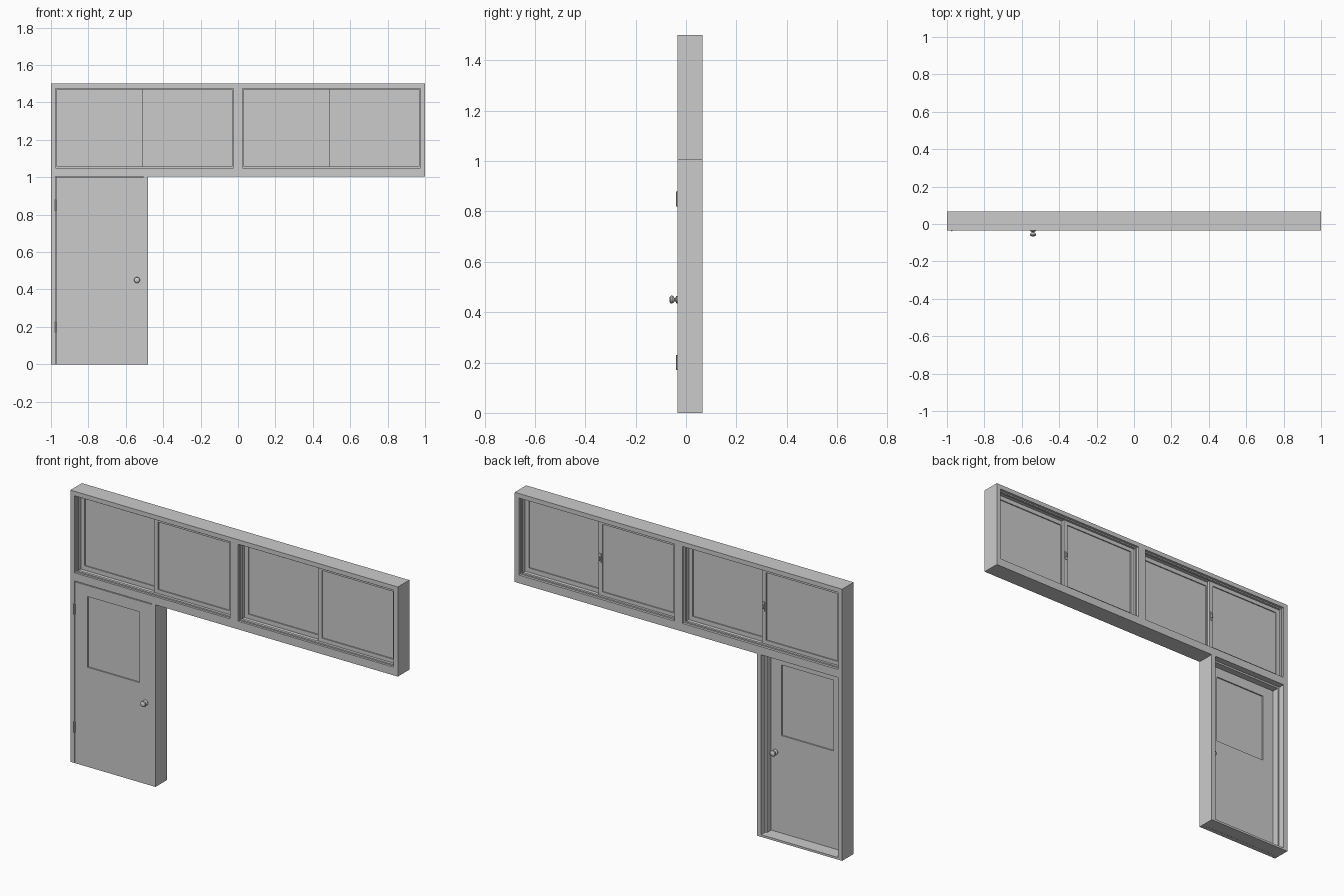
import bpy, bmesh, math
from mathutils import Matrix

if "Cube" in bpy.data.objects:
    bpy.data.objects.remove(bpy.data.objects["Cube"])

F, B = -0.034, 0.066          # front and back planes of the wall frame


def finish(bm, name):
    bmesh.ops.recalc_face_normals(bm, faces=bm.faces)
    me = bpy.data.meshes.new(name)
    bm.to_mesh(me)
    bm.free()
    ob = bpy.data.objects.new(name, me)
    bpy.context.collection.objects.link(ob)
    return ob


def panel(name, xs, zs, y0, y1, holes=()):
    """Slab in the xz plane, cut into grid cells; cells in holes stay open."""
    bm = bmesh.new()
    v = [[bm.verts.new((x, y0, z)) for z in zs] for x in xs]
    for i in range(len(xs) - 1):
        for j in range(len(zs) - 1):
            if (i, j) not in holes:
                bm.faces.new((v[i][j], v[i + 1][j], v[i + 1][j + 1], v[i][j + 1]))
    ext = bmesh.ops.extrude_face_region(bm, geom=bm.faces[:])
    moved = [g for g in ext["geom"] if isinstance(g, bmesh.types.BMVert)]
    bmesh.ops.translate(bm, verts=moved, vec=(0, y1 - y0, 0))
    return finish(bm, name)


def ring(name, x0, x1, z0, z1, w, y0, y1):
    return panel(name, (x0, x0 + w, x1 - w, x1), (z0, z0 + w, z1 - w, z1), y0, y1, {(1, 1)})


def lathe(name, profile, matrix, steps=24):
    """Revolve (radius, height) points around local z."""
    bm = bmesh.new()
    vs = [bm.verts.new((r, 0, h)) for r, h in profile]
    es = [bm.edges.new(p) for p in zip(vs, vs[1:])]
    bmesh.ops.spin(bm, geom=vs + es, axis=(0, 0, 1), cent=(0, 0, 0),
                   angle=math.tau, steps=steps)
    bmesh.ops.remove_doubles(bm, verts=bm.verts[:], dist=1e-5)
    bmesh.ops.transform(bm, matrix=matrix, verts=bm.verts[:])
    ob = finish(bm, name)
    bpy.context.view_layer.objects.active = ob
    ob.select_set(True)
    bpy.ops.object.shade_smooth_by_angle(angle=math.radians(35))
    ob.select_set(False)
    return ob


# Upper frame with two window openings
panel("upper_frame", (-1, -0.975, -0.025, 0.025, 0.975, 1), (1.005, 1.05, 1.475, 1.5),
      F, B, {(1, 1), (3, 1)})

# Sliding windows
for side, x0 in (("left", -0.975), ("right", 0.025)):
    x1 = x0 + 0.95
    ring(side + "_front_track", x0, x1, 1.05, 1.475, 0.007, -0.022, -0.007)
    ring(side + "_back_track", x0, x1, 1.05, 1.475, 0.007, 0.039, 0.052)
    for part, a, b, y in (("front_sash", x0 + 0.465, x1 - 0.002, -0.003),
                          ("back_sash", x0 + 0.002, x0 + 0.485, 0.018)):
        ring(f"{side}_{part}", a, b, 1.052, 1.473, 0.024, y, y + 0.017)
        panel(f"{side}_{part}_glass", (a + 0.022, b - 0.022), (1.074, 1.451),
              y + 0.006, y + 0.011)
    # Latch on the meeting edge
    lx = x0 + 0.473
    panel(side + "_latch_plate", (lx - 0.006, lx + 0.006), (1.235, 1.285), 0.034, 0.039)
    panel(side + "_latch_lever", (lx - 0.004, lx + 0.004), (1.25, 1.27), 0.038, 0.047)

# Door frame: jambs, stops and threshold
panel("left_jamb", (-1, -0.975), (0, 1.005), F, B)
panel("right_jamb", (-0.505, -0.48), (0, 1.005), F, B)
panel("door_stop", (-0.975, -0.965, -0.515, -0.505), (0, 0.995, 1.005),
      -0.008, 0.03, {(1, 0)})
panel("threshold", (-0.975, -0.505), (0, 0.012), -0.008, B)

# Door leaf with its window
panel("door", (-0.972, -0.895, -0.578, -0.505), (0, 0.55, 0.94, 1.001),
      F, -0.009, {(1, 1)})
panel("door_glass", (-0.897, -0.576), (0.548, 0.942), F + 0.007, -0.016)

# Hinges
for n, z in (("lower", 0.17), ("upper", 0.82)):
    lathe(n + "_hinge", ((0, 0), (0.004, 0), (0.004, 0.06), (0, 0.06)),
          Matrix.Translation((-0.974, F - 0.001, z)), 12)

# Door knobs on both faces
knob = ((0, 0), (0.015, 0), (0.015, 0.003), (0.012, 0.006), (0.007, 0.008),
        (0.007, 0.012), (0.013, 0.016), (0.016, 0.021), (0.015, 0.027),
        (0.010, 0.031), (0, 0.0325))
for n, y, turn in (("front", F, 90), ("back", -0.009, -90)):
    lathe(n + "_knob", knob, Matrix.Translation((-0.54, y, 0.45))
          @ Matrix.Rotation(math.radians(turn), 4, 'X'))
